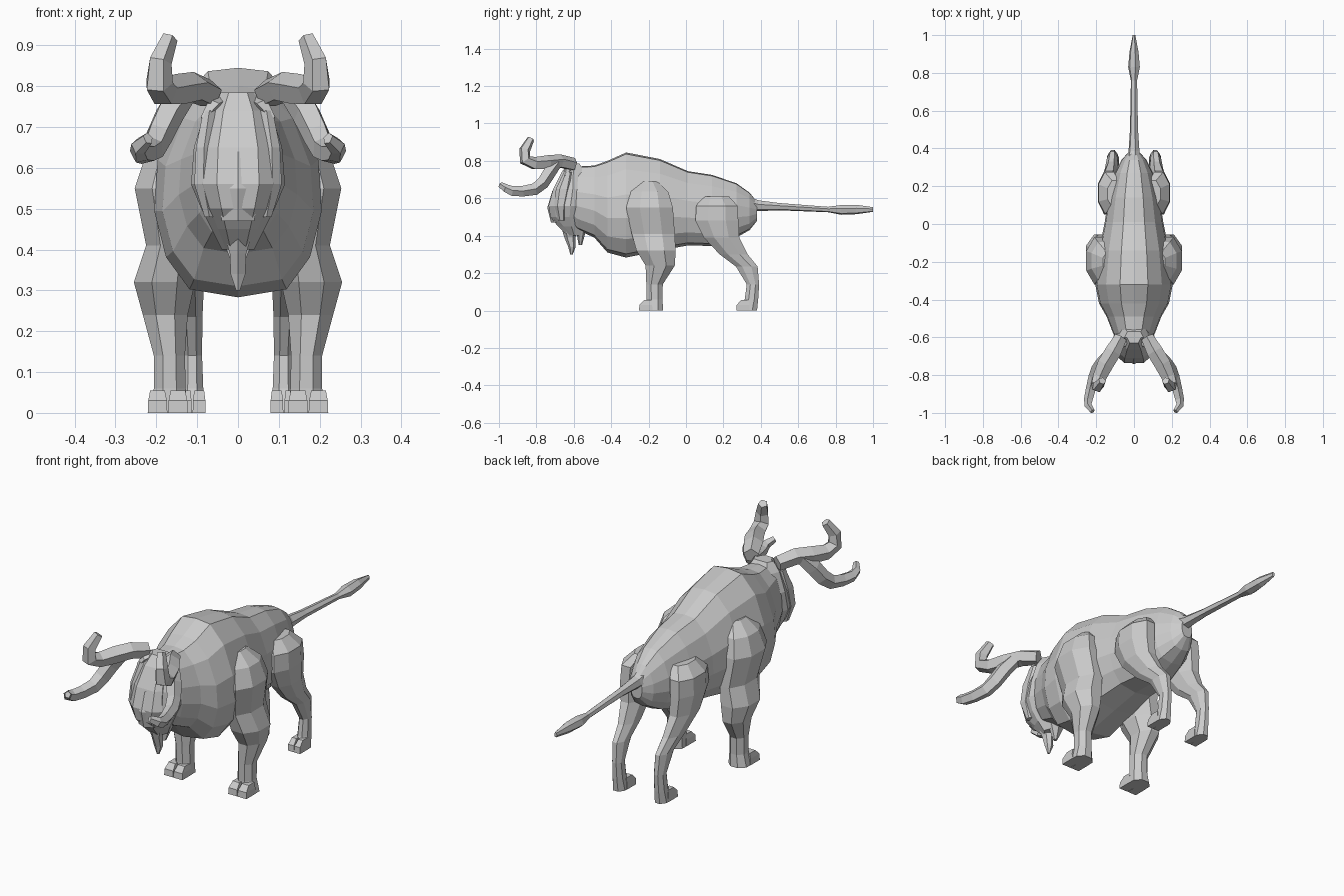
import bpy, bmesh, math
from mathutils import Vector


def loft(name, rings, mirror=False):
    """Skin closed rings of equal point count, cap both ends, flat shaded."""
    bm = bmesh.new()
    rows = [[bm.verts.new(p) for p in r] for r in rings]
    n = len(rows[0])
    for a, b in zip(rows, rows[1:]):
        for i in range(n):
            j = (i + 1) % n
            bm.faces.new((a[i], a[j], b[j], b[i]))
    bm.faces.new(rows[0][::-1])
    bm.faces.new(rows[-1])
    bmesh.ops.recalc_face_normals(bm, faces=bm.faces)
    me = bpy.data.meshes.new(name)
    bm.to_mesh(me)
    bm.free()
    ob = bpy.data.objects.new(name, me)
    bpy.context.collection.objects.link(ob)
    if mirror:
        m = ob.modifiers.new("mirror", 'MIRROR')
        m.use_mirror_merge = False
    return ob


def flat_ring(x, y, z, rx, ry, n=8):
    """Horizontal n-gon with half extents rx, ry."""
    k = 1 / math.cos(math.pi / n)
    return [(x + k * rx * math.cos(t), y + k * ry * math.sin(t), z)
            for t in [2 * math.pi * (i + .5) / n for i in range(n)]]


def tube(name, pts, n=5, mirror=False):
    """Tapered tube along points (x, y, z, half width, half height)."""
    c = [Vector(p[:3]) for p in pts]
    side, rings = None, []
    for i, p in enumerate(pts):
        d = (c[min(i + 1, len(c) - 1)] - c[max(i - 1, 0)]).normalized()
        if side is None:
            side = d.cross(Vector((0, 0, 1)))
        side = (side - d * side.dot(d)).normalized()
        up = side.cross(d)
        rings.append([c[i] + side * p[3] * math.cos(t) + up * p[4] * math.sin(t)
                      for t in [2 * math.pi * (k + .25) / n for k in range(n)]])
    return loft(name, rings, mirror)


# Body: one faceted half profile scaled along the spine (y, top, bottom, half width)
half = [(.36, .97), (.72, .68), (.96, .2), (1, -.25), (.86, -.65), (.58, -.93)]
profile = [(0, 1)] + half + [(0, -1)] + [(-x, z) for x, z in reversed(half)]
spine = [(.38, .58, .48, .03), (.34, .63, .43, .065), (.27, .68, .39, .10),
         (.14, .725, .345, .135), (.01, .745, .348, .155), (-.14, .81, .32, .185),
         (-.32, .845, .283, .205), (-.42, .80, .31, .185), (-.49, .775, .39, .145),
         (-.58, .77, .43, .11), (-.63, .765, .48, .085)]
loft("body", [[(w * px, y, (t + b) / 2 + pz * (t - b) / 2) for px, pz in profile]
              for y, t, b, w in spine])

# Head hanging downwards (z, front y, back y, half width)
head = [(.785, -.63, -.57, .05), (.74, -.665, -.54, .08), (.65, -.71, -.50, .108),
        (.56, -.735, -.50, .115), (.50, -.725, -.52, .09), (.45, -.685, -.54, .065),
        (.40, -.635, -.56, .04)]
loft("head", [[(-w * .45, f, z), (w * .45, f, z), (w * .75, f + .03, z), (w, (f + b) / 2, z),
               (w * .7, b, z), (-w * .7, b, z), (-w, (f + b) / 2, z), (-w * .75, f + .03, z)]
              for z, f, b, w in head])

# Muzzle with flat nose
loft("muzzle", [flat_ring(0, -.68, .64, .045, .03, 6), flat_ring(0, -.70, .55, .052, .036, 6),
                flat_ring(0, -.685, .47, .04, .032, 6)])

# Hair beside the face and beard
loft("face_hair", [flat_ring(.07, -.63, .74, .015, .02, 6), flat_ring(.083, -.655, .65, .02, .035, 6),
                   flat_ring(.085, -.67, .56, .022, .03, 6), flat_ring(.07, -.665, .48, .012, .015, 6)], True)
loft("beard", [flat_ring(0, -.625, .44, .035, .035, 6), flat_ring(0, -.62, .39, .02, .026, 6),
               flat_ring(0, -.61, .34, .018, .017, 6), flat_ring(0, -.612, .30, .005, .006, 6)])
loft("rear_beard", [flat_ring(0, -.56, .44, .045, .025, 6), flat_ring(0, -.565, .35, .008, .008, 6)])

# Brow locks
tube("brow_lock", [(.04, -.60, .76, .02, .02), (.06, -.635, .755, .022, .016),
                   (.085, -.645, .72, .008, .008)], 4, True)

# Forked horns: upper branch curls up, lower branch sweeps forward
tube("upper_horn", [(.07, -.60, .78, .035, .036), (.11, -.675, .797, .045, .038),
                    (.15, -.74, .79, .045, .04), (.182, -.81, .785, .038, .036),
                    (.195, -.86, .805, .036, .034), (.192, -.862, .86, .03, .031),
                    (.168, -.83, .918, .021, .021)], 5, True)
tube("lower_horn", [(.13, -.695, .79, .035, .032), (.168, -.735, .735, .036, .038),
                    (.193, -.768, .682, .033, .037), (.21, -.81, .648, .031, .034),
                    (.227, -.875, .637, .028, .030), (.24, -.93, .638, .025, .028),
                    (.242, -.962, .652, .02, .023), (.22, -.992, .672, .014, .016)], 5, True)

# Front legs (x, y, z, half width, half depth)
loft("front_leg", [flat_ring(*s) for s in [
    (.13, -.20, .69, .035, .05), (.165, -.195, .635, .06, .10), (.18, -.195, .55, .073, .125),
    (.165, -.175, .41, .06, .115), (.18, -.16, .32, .075, .105), (.178, -.138, .24, .055, .078),
    (.168, -.168, .14, .038, .044), (.167, -.168, .06, .039, .042), (.172, -.168, 0, .048, .046)]], True)

# Hind legs
loft("hind_leg", [flat_ring(*s) for s in [
    (.10, .16, .61, .04, .07), (.13, .165, .56, .058, .11), (.135, .165, .48, .056, .115),
    (.13, .19, .39, .05, .095), (.12, .255, .30, .036, .075), (.115, .325, .235, .028, .058),
    (.112, .358, .14, .024, .033), (.112, .35, .06, .027, .036), (.112, .335, 0, .032, .045)]], True)

# Two hoof toes on each foot
for leg, x0, gap, y, w in [("front", .172, .025, -.215, .024), ("hind", .112, .017, .305, .016)]:
    for s, label in [(-1, "inner"), (1, "outer")]:
        x = x0 + s * gap
        loft(f"{leg}_{label}_hoof", [flat_ring(x, y, 0, w, .036, 4), flat_ring(x, y, .03, w * .95, .034, 4),
                                     flat_ring(x, y + .012, .055, w * .75, .022, 4)], True)

# Tail with tuft
tube("tail", [(0, .30, .575, .05, .05), (0, .385, .56, .03, .03), (0, .5, .555, .022, .02),
              (0, .76, .54, .017, .015), (0, .83, .538, .032, .027),
              (0, .91, .54, .025, .026), (0, 1, .54, .007, .013)], 6)
